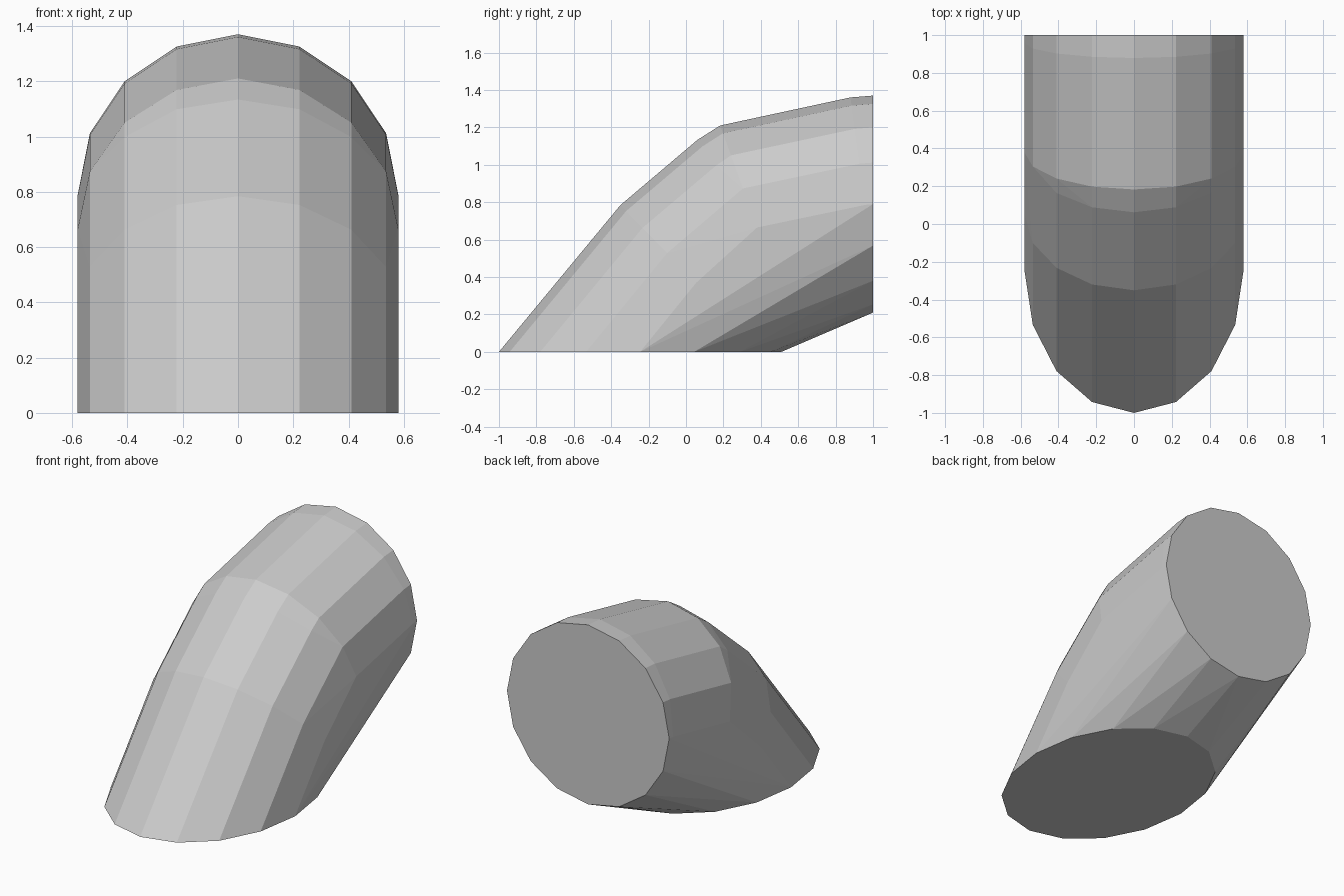
import bpy, bmesh, math

if "Cube" in bpy.data.objects:
    bpy.data.objects.remove(bpy.data.objects["Cube"])

SIDES, R = 16, 0.58

# rings of the bent tube: centre y, z, slope of the up/front direction, height radius
rings = [
    (-0.245, 0.0, (-1.0, 0.0), 0.755),     # ground opening, stretched by the tilt
    (0.055, 0.37, (-0.70, 0.714), R),      # start of bend
    (0.41, 0.67, (-0.60, 0.80), R),        # elbow
    (0.38, 0.665, (-0.34, 0.94), R),       # elbow
    (0.96, 0.786, (-0.14, 0.99), R),       # end of bend
    (1.0, 0.79, (0.0, 1.0), R),            # upright back end
]

bm = bmesh.new()
for cy, cz, (ny, nz), r in rings:
    for i in range(SIDES):
        a = 2 * math.pi * i / SIDES
        y, z = cy + ny * r * math.cos(a), cz + nz * r * math.cos(a)
        if y <= 1.0001 and z >= -0.0001:
            bm.verts.new((R * math.sin(a), y, z))

# tight outer skin over the rings
res = bmesh.ops.convex_hull(bm, input=bm.verts[:])
junk = {g for g in res["geom_interior"] + res["geom_unused"]
        if isinstance(g, bmesh.types.BMVert)}
bmesh.ops.delete(bm, geom=list(junk), context='VERTS')
bmesh.ops.dissolve_limit(bm, angle_limit=math.radians(0.5),
                         verts=bm.verts[:], edges=bm.edges[:])
bmesh.ops.recalc_face_normals(bm, faces=bm.faces[:])

mesh = bpy.data.meshes.new("bent_tube")
bm.to_mesh(mesh)
bm.free()
grey = bpy.data.materials.new("light grey")
grey.diffuse_color = (0.6, 0.6, 0.6, 1)
grey.use_nodes = True
grey.node_tree.nodes["Principled BSDF"].inputs["Base Color"].default_value = grey.diffuse_color
mesh.materials.append(grey)
bpy.context.collection.objects.link(bpy.data.objects.new("bent_tube", mesh))
